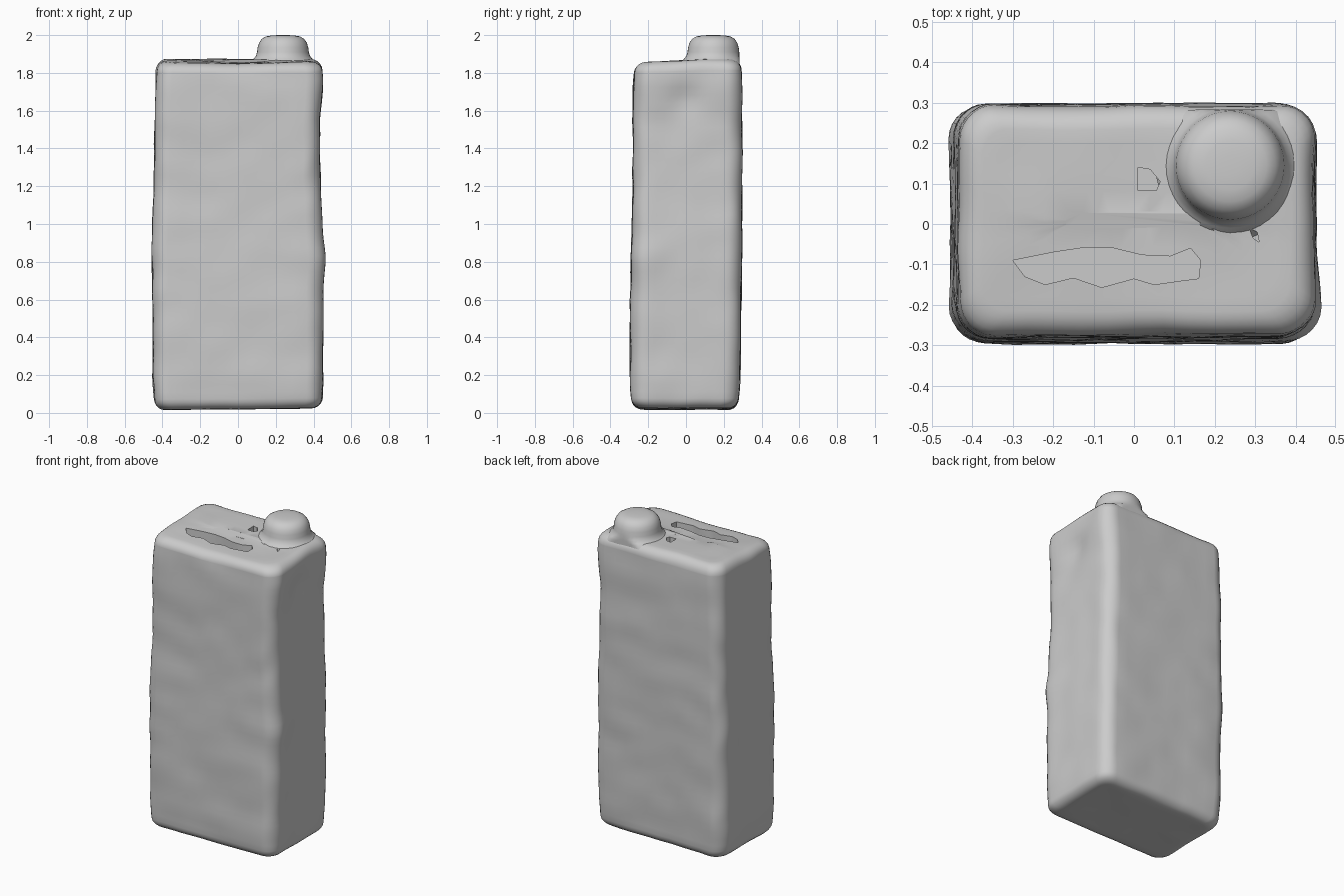
import bpy, bmesh, math
from mathutils import Vector, noise

if "Cube" in bpy.data.objects:
    bpy.data.objects.remove(bpy.data.objects["Cube"])


def lerp_table(table, z):
    """Linear interpolation of rows (z, a, b, ...)."""
    if z <= table[0][0]:
        return table[0][1:]
    for p, q in zip(table, table[1:]):
        if z <= q[0]:
            t = (z - p[0]) / (q[0] - p[0])
            return [a + (b - a) * t for a, b in zip(p[1:], q[1:])]
    return table[-1][1:]


def rounded_ring(x0, x1, y0, y1, r, side=10, corner=7):
    """Rounded rectangle with a fixed point count."""
    r = max(0.004, min(r, (x1 - x0) / 2 - 0.002, (y1 - y0) / 2 - 0.002))
    centres = [(x1 - r, y1 - r), (x0 + r, y1 - r), (x0 + r, y0 + r), (x1 - r, y0 + r)]
    pts = []
    for k, (cx, cy) in enumerate(centres):
        arc = [(cx + r * math.cos(a), cy + r * math.sin(a))
               for a in [(k + i / corner) * math.pi / 2 for i in range(corner + 1)]]
        nx, ny = centres[(k + 1) % 4]
        a = (k + 1) * math.pi / 2
        end = (nx + r * math.cos(a), ny + r * math.sin(a))
        pts += arc
        for i in range(1, side):
            t = i / side
            pts.append((arc[-1][0] * (1 - t) + end[0] * t, arc[-1][1] * (1 - t) + end[1] * t))
    return pts


def loft(name, rings):
    bm = bmesh.new()
    loops = [[bm.verts.new(p) for p in ring] for ring in rings]
    n = len(loops[0])
    for a, b in zip(loops, loops[1:]):
        for i in range(n):
            bm.faces.new((a[i], a[(i + 1) % n], b[(i + 1) % n], b[i]))
    bm.faces.new(loops[0][::-1])
    bm.faces.new(loops[-1])
    bmesh.ops.recalc_face_normals(bm, faces=bm.faces)
    mesh = bpy.data.meshes.new(name)
    bm.to_mesh(mesh)
    bm.free()
    obj = bpy.data.objects.new(name, mesh)
    bpy.context.collection.objects.link(obj)
    return obj


def smooth(obj):
    bpy.ops.object.select_all(action='DESELECT')
    obj.select_set(True)
    bpy.context.view_layer.objects.active = obj
    bpy.ops.object.shade_smooth_by_angle(angle=math.radians(40))


def bump(d, width):
    return math.exp(-(d / width) ** 2)


# Wall extents by height: z, left, right, front, back
WALLS = [(0.0, -0.44, 0.445, -0.285, 0.275), (0.2, -0.45, 0.45, -0.295, 0.285),
         (0.5, -0.45, 0.45, -0.295, 0.29), (0.85, -0.455, 0.45, -0.29, 0.295),
         (1.2, -0.445, 0.435, -0.28, 0.297), (1.55, -0.44, 0.43, -0.28, 0.297),
         (1.75, -0.435, 0.45, -0.278, 0.295), (1.87, -0.43, 0.44, -0.27, 0.29)]
BOTTOM, TOP, R = 0.02, 1.868, 0.055


def shape(x, y, z):
    p = Vector((x, y, z))
    # grip dent high on the right wall
    if x > 0.3:
        p.x -= 0.025 * bump(y, 0.09) * bump(z - 1.65, 0.08)
        p.x += 0.012 * bump(z - 0.83, 0.09) * bump(y + 0.2, 0.1)
    # sloping shoulder, sagging front lip and slanted underside
    if z > 1.75:
        w = (z - 1.75) / 0.12
        p.z += w * (0.05 * min(y, 0.1) - 0.008 * bump(x, 0.25) * (y < 0))
    if z < 0.15:
        p.z += 0.012 * x * (1 - z / 0.15)
    n = noise.noise_vector(Vector((x, y, z)) * 6.5)
    return p + Vector((n.x * 0.007, n.y * 0.007, n.z * 0.004))


# Lumpy carton body: underside, walls, then top
levels = [(BOTTOM, i) for i in (0.26, 0.2, 0.14, 0.09)]
levels += [(BOTTOM + R * (1 - math.cos(a)), R * (1 - math.sin(a)))
           for a in [i * math.pi / 10 for i in range(6)]]
levels += [(0.11 + i * 0.0425, 0) for i in range(41)]
levels += [(TOP - R * (1 - math.sin(a)), R * (1 - math.cos(a)))
           for a in [i * math.pi / 10 for i in range(6)]]
levels += [(TOP, i) for i in (0.09, 0.13, 0.17, 0.21, 0.26)]
rings = []
for z, inset in levels:
    l, r, f, b = lerp_table(WALLS, z)
    rings.append([shape(x, y, z) for x, y in
                  rounded_ring(l + inset, r - inset, f + inset, b - inset, 0.085 - 0.3 * inset)])
body = loft("carton_body", rings)

# Ragged slot and two small holes in the top
SLOT = [(-0.30, -0.09), (-0.25, -0.08), (-0.2, -0.07), (-0.12, -0.058), (-0.05, -0.06),
        (0.02, -0.077), (0.09, -0.08), (0.14, -0.06), (0.165, -0.09), (0.16, -0.135),
        (0.12, -0.14), (0.05, -0.15), (0.0, -0.135), (-0.08, -0.157), (-0.15, -0.133),
        (-0.22, -0.15), (-0.27, -0.13)]
HOLE = [(0.01, 0.14), (0.04, 0.135), (0.065, 0.105), (0.055, 0.083), (0.01, 0.083)]
NICK = [(0.285, -0.01), (0.305, -0.02), (0.31, -0.045), (0.295, -0.035)]
for name, outline, depth in (("slot", SLOT, 0.14), ("hole", HOLE, 0.06), ("nick", NICK, 0.03)):
    cutter = loft(name + "_cutter", [[(x, y, z) for x, y in outline]
                                     for z in (TOP - depth, TOP + 0.1)])
    cutter.hide_render = True
    mod = body.modifiers.new(name, 'BOOLEAN')
    mod.operation = 'DIFFERENCE'
    mod.solver = 'EXACT'
    mod.object = cutter
    bpy.context.view_layer.objects.active = body
    bpy.ops.object.modifier_apply(modifier=mod.name)
    bpy.data.objects.remove(cutter)
smooth(body)

# Domed cap that melts into the shoulder: radius, height
CAP = [(0.185, 1.84), (0.17, 1.862), (0.155, 1.875), (0.143, 1.89), (0.137, 1.91), (0.134, 1.935),
       (0.126, 1.96), (0.112, 1.98), (0.09, 1.993), (0.06, 1.998), (0.025, 2.0)]
rings = []
for r, z in CAP:
    ring = []
    for i in range(40):
        a = i * math.tau / 40
        x = 0.238 + r * math.cos(a)
        y = 0.145 + r * math.sin(a)
        ring.append((min(x, 0.405), min(y, 0.283), z))
    rings.append(ring)
cap = loft("cap", rings)
smooth(cap)
